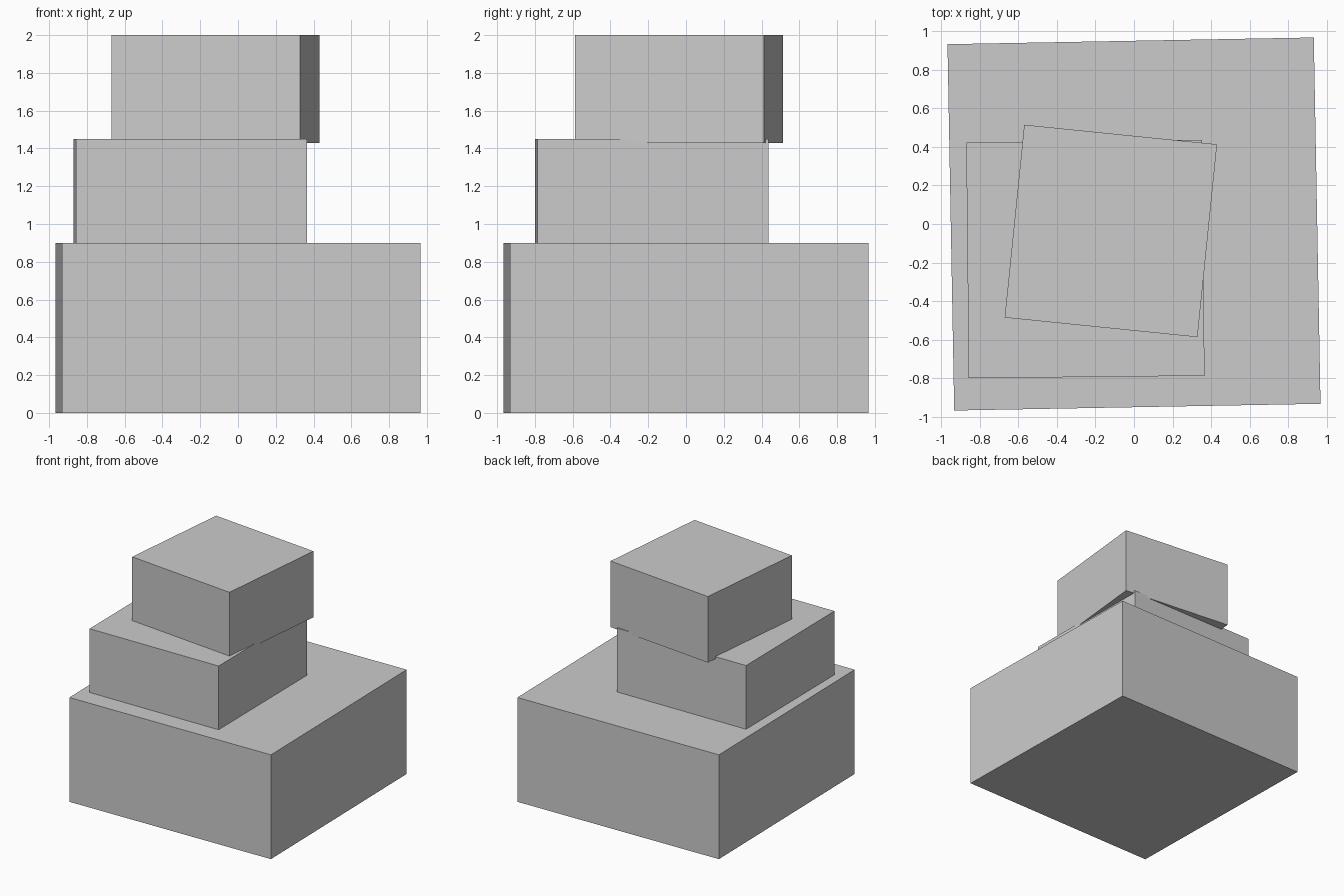
import bpy
from math import radians

cube = bpy.data.objects.get("Cube")
if cube:
    bpy.data.objects.remove(cube, do_unlink=True)

# Plain grey shared by every block
grey = bpy.data.materials.new("light_grey")
grey.use_nodes = True
color = (0.6, 0.6, 0.6, 1)
grey.diffuse_color = color
grey.node_tree.nodes["Principled BSDF"].inputs["Base Color"].default_value = color


def block(name, side, center, bottom, top, turn):
    """Square block, turned about its vertical axis."""
    bpy.ops.mesh.primitive_cube_add(
        size=1, location=(*center, (bottom + top) / 2), rotation=(0, 0, radians(turn)))
    obj = bpy.context.object
    obj.name = name
    obj.scale = (side, side, top - bottom)
    obj.data.materials.append(grey)


# Three stacked blocks, each slightly sunk into the one below
block("base_block", 1.9, (0, 0), 0, 0.9, 1.05)
block("middle_block", 1.223, (-0.252, -0.182), 0.88, 1.45, 0.6)
block("top_block", 1.005, (-0.12, -0.036), 1.43, 2, -5.8)
